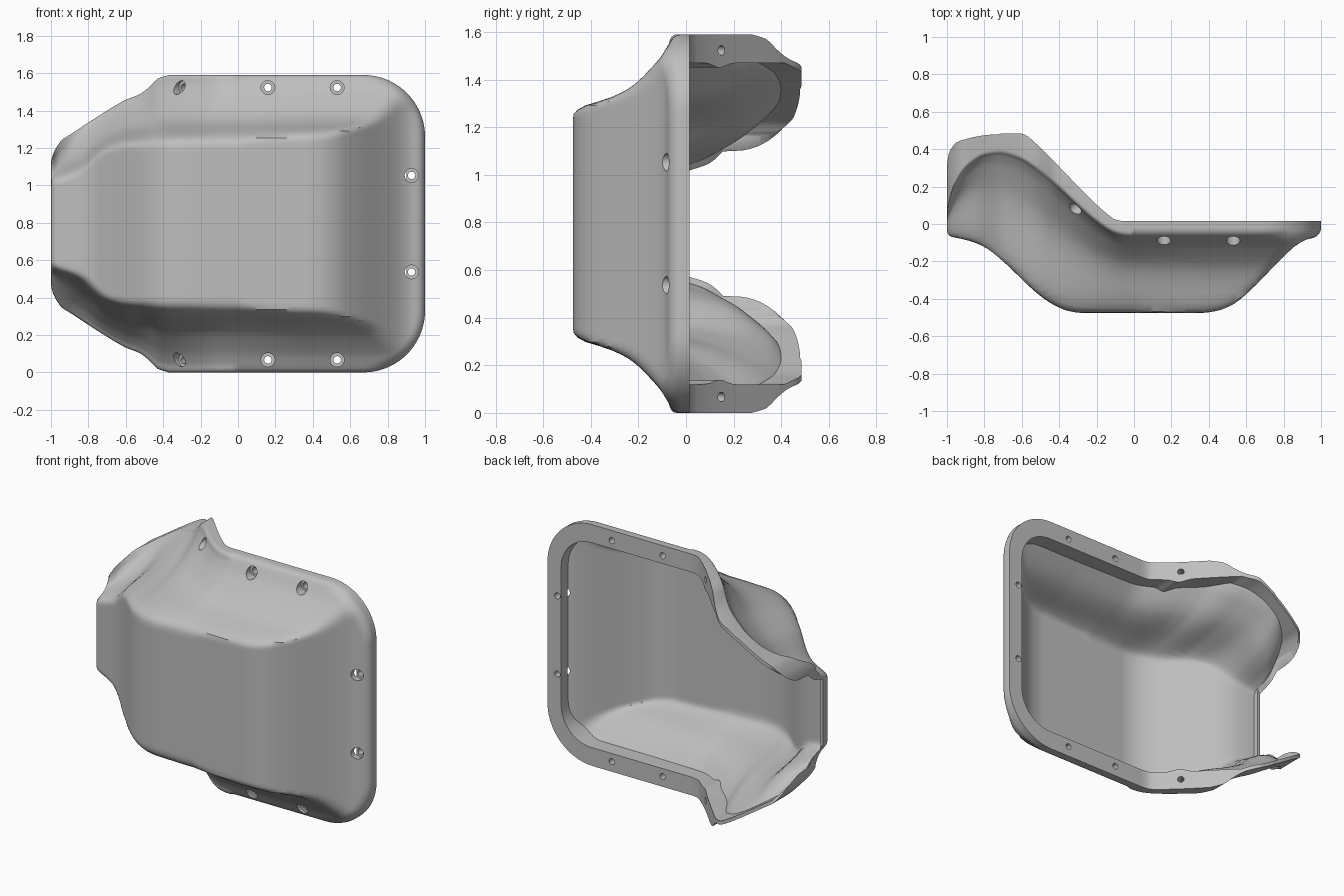
import bpy, bmesh, math
from mathutils import Vector, Matrix

if "Cube" in bpy.data.objects:
    bpy.data.objects.remove(bpy.data.objects["Cube"])

MID = 0.795  # height of the symmetry plane


def curve(points):
    """Monotone smooth interpolation through a few (x, value) points."""
    n = len(points)
    sl = [(points[i + 1][1] - points[i][1]) / (points[i + 1][0] - points[i][0]) for i in range(n - 1)]
    tan = [sl[0]] + [2 * a * b / (a + b) if a * b > 0 else 0 for a, b in zip(sl, sl[1:])] + [sl[-1]]

    def f(x):
        if x <= points[0][0]:
            return points[0][1]
        for i in range(n - 1):
            x0, y0 = points[i]
            x1, y1 = points[i + 1]
            if x <= x1:
                h = x1 - x0
                t = (x - x0) / h
                return ((2 * t**3 - 3 * t * t + 1) * y0 + (t**3 - 2 * t * t + t) * h * tan[i]
                        + (3 * t * t - 2 * t**3) * y1 + (t**3 - t * t) * h * tan[i + 1])
        return points[-1][1]
    return f


# Profiles along the length
floor_y = curve([(-1, -.065), (-.92, -.08), (-.85, -.1), (-.78, -.135), (-.7, -.2), (-.5, -.385),
                 (-.42, -.437), (-.35, -.465), (-.28, -.475), (.36, -.475), (.44, -.465), (.52, -.435),
                 (.6, -.375), (.82, -.155), (.88, -.105), (.94, -.078), (1, -.07)])
rim_y = curve([(-1, .05), (-.98, .14), (-.96, .2), (-.92, .27), (-.87, .32), (-.8, .36), (-.72, .37),
               (-.62, .345), (-.5, .27), (-.17, -.015), (-.1, -.055), (-.05, -.067), (0, -.07)])
back_y = curve([(-1, .485), (-.61, .485), (-.57, .47), (-.54, .445), (-.13, .043), (-.1, .023), (-.06, .015)])
left_w = curve([(-1, .33), (-.99, .37), (-.97, .41), (-.94, .45), (-.9, .475), (-.75, .573), (-.65, .635),
                (-.6, .662), (-.52, .695), (-.47, .735), (-.43, .775), (-.37, .795)])
crease_w = curve([(-1, .2), (-.85, .25), (-.7, .375), (-.6, .4)])
side = curve([(0, 0), (.076, .01), (.152, .06), (.19, .13), (.228, .2), (.33, .47), (.43, .64),
              (.61, .81), (.81, .95), (.94, 1), (1, 1)])


def rounded_w(x, hx, hw, r):
    d = max(0, x - (hx - r))
    return hw - r + math.sqrt(max(0, r * r - d * d))


def outer_w(x):
    return left_w(x) if x < 0 else rounded_w(x, 1, .795, .33)


def inner_w(x):
    if x < 0:  # slim walls on the wings, and a small boss at the sloped bolt
        return min(.675 - .02 * math.exp(-((x + .24) / .035) ** 2), left_w(x) - .025)
    return rounded_w(x, .9, .675, .22)


def inner_x(x):
    if x < -.9:
        return -.9 + (x + .9) * .8
    if x > .5:
        return .5 + (x - .5) * .8
    return x


def sheet_y(x, w):
    """Pressed pan surface: floor, sloping sides and rim."""
    a, q = floor_y(x), rim_y(x)
    if x < 0:
        c = crease_w(x)
        return a + (q - a) * side(max(0, (w - c) / (outer_w(x) - c)))
    k = .06 * min(1, x / .35) + 1e-5
    b = -.475 - k + (.405 + k) * side(max(0, (w - .4) / .395))
    h = max(k - abs(a - b), 0) / k
    return min(max(a, b) + h * h * k / 4, -.068)


def edge_round(x, w):
    r = .05
    if x > 0:
        px, pw = x - .67, w - .465
        d = .33 - math.hypot(max(px, 0), max(pw, 0)) - min(max(px, pw), 0)
    else:
        d = min((outer_w(x) - w) * .85, x + 1)
        r = .03
    d = min(max(d, 0), r)
    return r - math.sqrt(max(0, r * r - (r - d) ** 2))


def back_edge(x, w):
    p = back_y(x)
    if x < -.5:
        if w < .305:
            p = 0.0
        elif w < .6:
            p = min(p, .2 + .28 * math.sqrt(1 - ((.6 - w) / .295) ** 2))
    return max(p, sheet_y(x, w) + .03)


# Sampling, denser toward the edges
xs = [-1, -.996, -.99, -.98, -.965, -.95, -.935, -.918] + [-.9 + 1.57 * i / 80 for i in range(80)]
xs += [.67 + .33 * math.sin(math.pi / 2 * i / 18) for i in range(19)]
N = 48
half = [1 - (1 - i / N) ** 1.6 for i in range(N + 1)]
ss = [-s for s in half[:0:-1]] + half

bm = bmesh.new()


def vert(x, y, w):
    return bm.verts.new((x, y, MID + w))


def fill(grid):
    for c0, c1 in zip(grid, grid[1:]):
        for j in range(len(c0) - 1):
            bm.faces.new((c0[j], c1[j], c1[j + 1], c0[j + 1]))


def border(grid):
    """Closed loop round the edge of a grid."""
    return ([c[0] for c in grid] + grid[-1][1:-1] + [c[-1] for c in reversed(grid)]
            + grid[0][-2:0:-1])


# Front skin and cavity skin
front, cavity = [], []
for x in xs:
    W = outer_w(x)
    front.append([vert(x, sheet_y(x, abs(s) * W) + edge_round(x, abs(s) * W), s * W) for s in ss])
    xi = inner_x(x)
    Wi = inner_w(xi)
    cavity.append([vert(xi, sheet_y(xi, abs(s) * Wi) + .035, s * Wi) for s in ss])
fill(front)
fill(cavity)

# Outer wall, flat flange back and inner wall
lo, li = border(front), border(cavity)
ys = [max(back_edge(v.co.x, abs(v.co.z - MID)), u.co.y + .004, v.co.y + .004) for v, u in zip(lo, li)]
po = [bm.verts.new((v.co.x, y, v.co.z)) for v, y in zip(lo, ys)]
pi = [bm.verts.new((v.co.x, y, v.co.z)) for v, y in zip(li, ys)]
for a, b in ((lo, po), (po, pi), (pi, li)):
    for i in range(len(a)):
        j = (i + 1) % len(a)
        bm.faces.new((a[i], a[j], b[j], b[i]))
bmesh.ops.recalc_face_normals(bm, faces=bm.faces)
mesh = bpy.data.meshes.new("pan_cover")
bm.to_mesh(mesh)
bm.free()
pan = bpy.data.objects.new("pan_cover", mesh)
bpy.context.collection.objects.link(pan)

# Painted metal
grey = bpy.data.materials.new("light_grey")
grey.use_nodes = True
col = (.52, .52, .52, 1)
grey.diffuse_color = col
grey.node_tree.nodes["Principled BSDF"].inputs["Base Color"].default_value = col
mesh.materials.append(grey)

# Bolt holes with counterbores: each is a stepped cutter spun round its axis
bm = bmesh.new()


def bolt(pos, axis):
    rot = Vector((0, 0, 1)).rotation_difference(Vector(axis)).to_matrix().to_4x4()
    rings = []
    for r, h in ((.037, -.11), (.037, 0), (.02, 0), (.02, .2)):
        rings.append([bm.verts.new(Matrix.Translation(pos) @ rot @ Vector(
            (r * math.cos(k * math.tau / 24), r * math.sin(k * math.tau / 24), h))) for k in range(24)])
    for a, b in zip(rings, rings[1:]):
        for k in range(24):
            m = (k + 1) % 24
            bm.faces.new((a[k], a[m], b[m], b[k]))
    bm.faces.new(rings[0][::-1])
    bm.faces.new(rings[-1])


for sgn in (-1, 1):
    bolt((.16, -.05, MID + sgn * .728), (0, 1, 0))
    bolt((.53, -.05, MID + sgn * .728), (0, 1, 0))
    bolt((.928, -.05, MID + sgn * .258), (0, 1, 0))
    bolt((-.29, .105, MID + sgn * .728), (1, 1, 0))
bmesh.ops.recalc_face_normals(bm, faces=bm.faces)
cut_mesh = bpy.data.meshes.new("bolt_cutter")
bm.to_mesh(cut_mesh)
bm.free()
cut_mesh.materials.append(grey)
cutter = bpy.data.objects.new("bolt_cutter", cut_mesh)
cutter.hide_render = True
bpy.context.collection.objects.link(cutter)
mod = pan.modifiers.new("bolt_holes", "BOOLEAN")
mod.operation = "DIFFERENCE"
mod.solver = "EXACT"
mod.object = cutter
bpy.ops.object.select_all(action="DESELECT")
pan.select_set(True)
bpy.context.view_layer.objects.active = pan
bpy.ops.object.modifier_apply(modifier=mod.name)
bpy.data.objects.remove(cutter)
bpy.ops.object.shade_smooth_by_angle(angle=math.radians(35))
